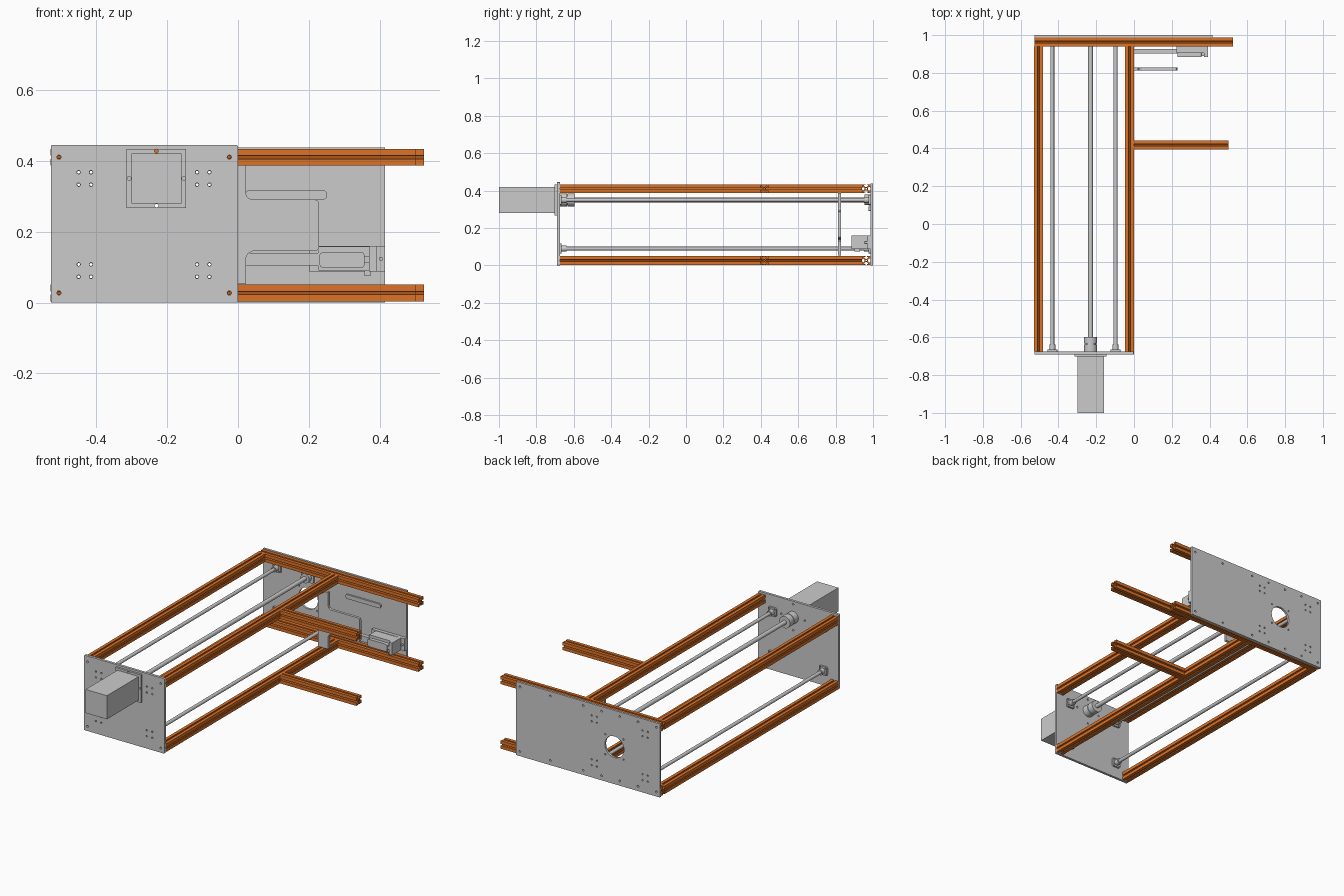
import bpy, bmesh, math
from mathutils import Matrix, Vector

if "Cube" in bpy.data.objects:
    bpy.data.objects.remove(bpy.data.objects["Cube"])

orange = bpy.data.materials.new("orange")
orange.diffuse_color = (0.72, 0.17, 0.02, 1)
orange.use_nodes = True
orange.node_tree.nodes["Principled BSDF"].inputs["Base Color"].default_value = orange.diffuse_color

# local (u, v, w) axes in world space for a profile pushed along x, y or z
AXES = {'x': ((0, 1, 0), (0, 0, 1), (1, 0, 0)),
        'y': ((1, 0, 0), (0, 0, 1), (0, -1, 0)),
        'z': ((1, 0, 0), (0, 1, 0), (0, 0, 1))}


def circle(u, v, r, n=20):
    return [(u + r * math.cos(2 * math.pi * i / n), v + r * math.sin(2 * math.pi * i / n)) for i in range(n)]


def rect(u0, v0, u1, v1, r=0.0, n=4):
    if r == 0:
        return [(u0, v0), (u1, v0), (u1, v1), (u0, v1)]
    pts = []
    for k, (cu, cv) in enumerate([(u1 - r, v1 - r), (u0 + r, v1 - r), (u0 + r, v0 + r), (u1 - r, v0 + r)]):
        for i in range(n + 1):
            a = math.pi / 2 * (k + i / n)
            pts.append((cu + r * math.cos(a), cv + r * math.sin(a)))
    return pts


def extrude(name, loops, axis, a, b, mat=None, smooth=False):
    """Fill the first loop minus the other loops and extrude from a to b along axis."""
    cu = bpy.data.curves.new(name, 'CURVE')
    cu.dimensions, cu.fill_mode, cu.extrude = '2D', 'BOTH', abs(b - a) / 2
    for loop in loops:
        s = cu.splines.new('POLY')
        s.points.add(len(loop) - 1)
        for p, (u, v) in zip(s.points, loop):
            p.co = (u, v, 0, 1)
        s.use_cyclic_u = True
    tmp = bpy.data.objects.new(name + "_curve", cu)
    bpy.context.collection.objects.link(tmp)
    dg = bpy.context.evaluated_depsgraph_get()
    me = bpy.data.meshes.new_from_object(tmp.evaluated_get(dg))
    bpy.data.objects.remove(tmp)
    U, V, W = (Vector(c) for c in AXES[axis])
    M = Matrix((U, V, W)).transposed().to_4x4()
    M.translation = Vector([abs(c) for c in W]) * (a + b) / 2
    bm = bmesh.new()
    bm.from_mesh(me)
    bmesh.ops.remove_doubles(bm, verts=bm.verts, dist=1e-5)
    bm.transform(M)
    bmesh.ops.recalc_face_normals(bm, faces=bm.faces)
    for f in bm.faces:
        f.smooth = False
        f.material_index = 0
    bm.to_mesh(me)
    bm.free()
    me.materials.clear()
    if mat:
        me.materials.append(mat)
    ob = bpy.data.objects.new(name, me)
    bpy.context.collection.objects.link(ob)
    if smooth:
        bpy.ops.object.select_all(action='DESELECT')
        ob.select_set(True)
        bpy.context.view_layer.objects.active = ob
        bpy.ops.object.shade_smooth_by_angle(angle=math.radians(35))
    return ob


def box(name, x0, x1, y0, y1, z0, z1):
    return extrude(name, [rect(x0, z0, x1, z1)], 'y', y0, y1)


def rod(name, axis, u, v, r, a, b, n=24):
    return extrude(name, [circle(u, v, r, n)], axis, a, b, smooth=True)


# slotted square rail profile, one quarter rotated four times
H = 0.0235
half = [(0.13, 0.36), (0.45, 0.68), (0.45, 0.82), (0.2, 0.82), (0.2, 1.0)]
quarter = half + [(1.0, 1.0)] + [(y, x) for x, y in reversed(half)]


def rail(name, axis, u, v, a, b):
    pts = []
    for k in range(4):
        c, s = round(math.cos(k * math.pi / 2)), round(math.sin(k * math.pi / 2))
        pts += [(u + H * (x * c + y * s), v + H * (-x * s + y * c)) for x, y in quarter]
    return extrude(name, [pts, circle(u, v, H * 0.18, 12)], axis, a, b, orange)


ZB, ZT = 0.027, 0.410          # rail centre heights
XL, XR = -0.505, -0.0245       # rail centre positions
ROD_X, ROD_Z = (-0.432, -0.098), (0.09, 0.35)
SX, SZ = -0.23, 0.35           # screw centre

# frame rails
for tag, z in (("lower", ZB), ("upper", ZT)):
    for side, x in (("left", XL), ("right", XR)):
        rail(f"{tag}_{side}_long_rail", 'y', x, z, -0.675, 0.94)
    rail(f"{tag}_rear_cross_rail", 'x', 0.9635, z, -0.528, 0.525)
    rail(f"{tag}_side_arm", 'x', 0.418, z, 0.0, 0.5)

# front and rear plates with bolt holes
rod_holes = [circle(x + dx, z + dz, 0.005, 10) for x in ROD_X for z in ROD_Z
             for dx in (-0.0175, 0.0175) for dz in (-0.0175, 0.0175)]
corner_holes = [circle(x, z, 0.006, 14) for x in (XL, XR) for z in (ZB, ZT)]
motor_holes = [circle(SX + dx, SZ + dz, 0.0055, 12)
               for dx, dz in ((0.077, 0), (-0.077, 0), (0, 0.077), (0, -0.077))]
extrude("front_plate", [rect(-0.528, 0, 0, 0.445, 0.006)] + rod_holes + corner_holes + motor_holes,
        'y', -0.69, -0.675)
edge_holes = [circle(-0.505 + 0.12 * i, z, 0.006, 14) for i in range(5) for z in (ZB, ZT)]
port_bolts = [circle(SX + dx, 0.22 + dz, 0.005, 10) for dx in (-0.06, 0.06) for dz in (-0.06, 0.06)]
extrude("rear_plate", [rect(-0.528, 0, 0, 0.437), circle(SX, 0.22, 0.063, 40)]
        + rod_holes + edge_holes + port_bolts, 'y', 0.987, 1.0)
extrude("rear_side_panel", [rect(0, 0, 0.415, 0.437)]
        + [circle(x, z, 0.006, 14) for x in (0.19, 0.39) for z in (ZB, ZT)], 'y', 0.987, 1.0)

# motor with mounting flange and coupling
extrude("motor_flange", [rect(-0.314, 0.267, -0.146, 0.433)] + motor_holes, 'y', -0.702, -0.69)
box("motor_body", -0.3, -0.16, -1.0, -0.702, 0.28, 0.42)
for i, (a, b) in enumerate(((-0.675, -0.637), (-0.633, -0.597))):
    rod(f"coupling_half_{i + 1}", 'y', SX, SZ, 0.035, a, b, 32)
rod("coupling_core", 'y', SX, SZ, 0.028, -0.64, -0.63)

# lead screw and its end bearing
rod("lead_screw", 'y', SX, SZ, 0.0125, -0.6, 0.975)
rod("screw_bearing", 'y', SX, SZ, 0.028, 0.955, 0.977, 32)
extrude("screw_bearing_base", [rect(SX - 0.04, SZ - 0.03, SX + 0.04, SZ + 0.03, 0.008)], 'y', 0.977, 0.987)

# guide rods with flanged supports at both ends
for x, side in zip(ROD_X, ("left", "right")):
    for z, tag in zip(ROD_Z, ("lower", "upper")):
        n = f"{tag}_{side}"
        rod(n + "_guide_rod", 'y', x, z, 0.01, -0.674, 0.986)
        for end, y, d in (("front", -0.675, 1), ("rear", 0.987, -1)):
            base = [rect(x - 0.026, z - 0.026, x + 0.026, z + 0.026, 0.007)]
            bolts = [circle(x + dx, z + dz, 0.004, 10) for dx in (-0.0175, 0.0175) for dz in (-0.0175, 0.0175)]
            p, q = sorted((y, y + d * 0.01))
            extrude(f"{n}_{end}_support_base", base + bolts, 'y', p, q)
            p, q = sorted((y + d * 0.01, y + d * 0.036))
            rod(f"{n}_{end}_support_collar", 'y', x, z, 0.0165, p, q)

# gate plate: upright column with a rounded tongue
gate = [(-0.045, 0.052), (0.022, 0.052), (0.022, 0.125), (0.028, 0.138), (0.042, 0.145),
        (0.218, 0.145), (0.226, 0.149), (0.229, 0.158), (0.229, 0.277), (0.226, 0.286), (0.218, 0.29),
        (0.04, 0.29), (0.027, 0.296), (0.022, 0.308), (0.022, 0.387), (-0.045, 0.387)]
extrude("gate_plate", [gate], 'y', 0.813, 0.829)
extrude("panel_guide_bar", [rect(0.022, 0.291, 0.25, 0.316, 0.008)], 'y', 0.977, 0.987)

# linear actuator on the rear side panel
extrude("actuator_push_bar", [rect(0.0, 0.105, 0.235, 0.14)], 'y', 0.903, 0.927)
extrude("actuator_base", [rect(0.2, 0.087, 0.415, 0.16)], 'y', 0.967, 0.987)
extrude("actuator_rear_body", [rect(0.225, 0.09, 0.39, 0.158, 0.004)], 'y', 0.905, 0.967)
extrude("actuator_front_cover", [rect(0.23, 0.098, 0.357, 0.142, 0.01)], 'y', 0.885, 0.905)
box("actuator_end_bracket", 0.37, 0.392, 0.885, 0.967, 0.087, 0.16)
box("actuator_cable_clip", 0.357, 0.372, 0.89, 0.91, 0.112, 0.13)
box("actuator_foot", 0.357, 0.374, 0.9, 0.93, 0.075, 0.09)
rod("actuator_bolt", 'y', 0.403, 0.123, 0.006, 0.955, 0.967, 14)
